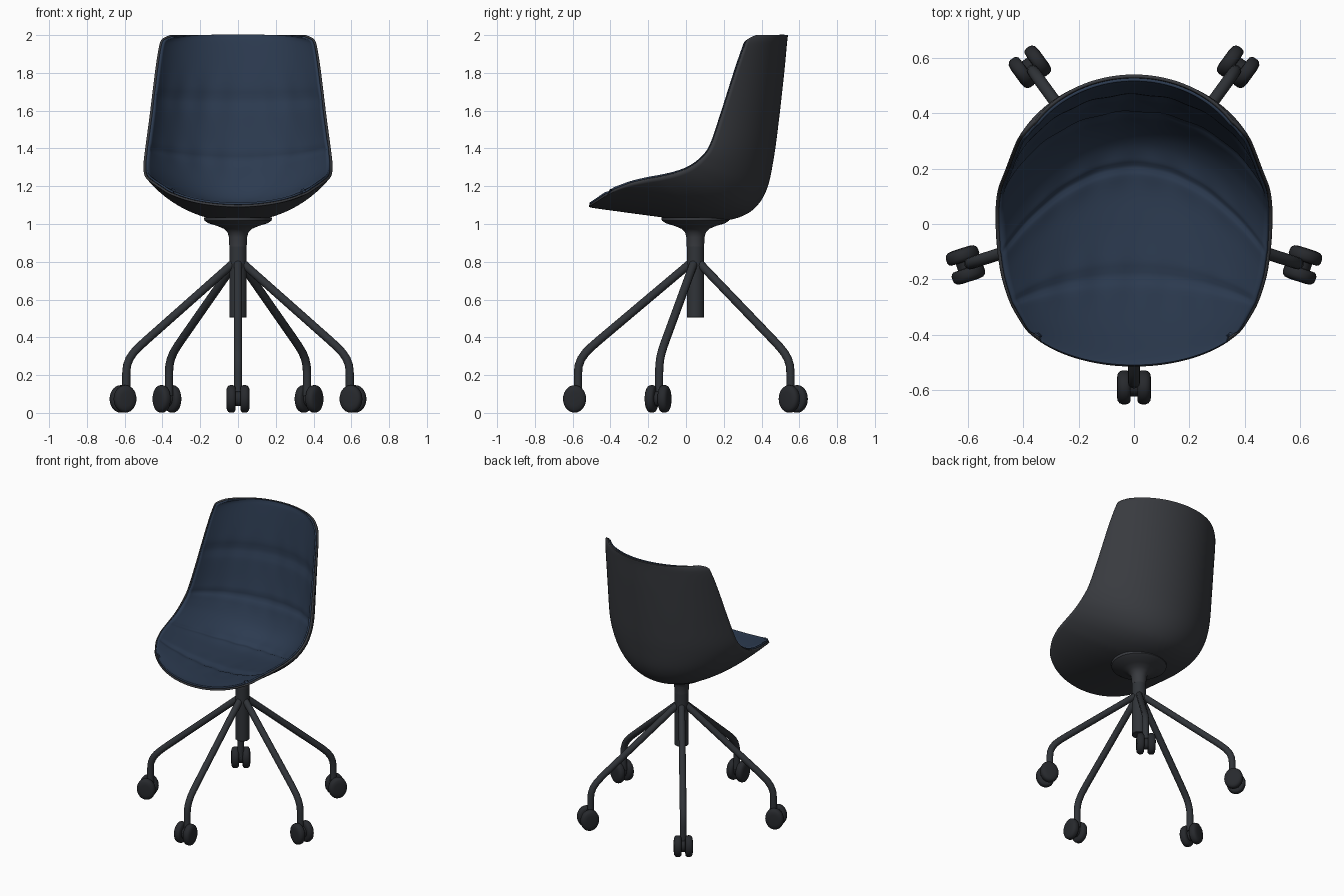
import bpy, bmesh, math
from mathutils import Vector, Matrix

if "Cube" in bpy.data.objects:
    bpy.data.objects.remove(bpy.data.objects["Cube"])

HUB_Y = 0.05


def material(name, rgb):
    m = bpy.data.materials.new(name)
    m.diffuse_color = (*rgb, 1)
    m.use_nodes = True
    m.node_tree.nodes["Principled BSDF"].inputs["Base Color"].default_value = m.diffuse_color
    return m


DARK = material("dark_plastic", (0.04, 0.043, 0.05))
METAL = material("dark_metal", (0.03, 0.034, 0.04))
RUBBER = material("caster_black", (0.02, 0.022, 0.026))
NAVY = material("navy_fabric", (0.025, 0.043, 0.08))


def make_object(name, bm, mat, angle=40):
    me = bpy.data.meshes.new(name)
    bm.to_mesh(me)
    bm.free()
    ob = bpy.data.objects.new(name, me)
    bpy.context.collection.objects.link(ob)
    me.materials.append(mat)
    bpy.ops.object.select_all(action='DESELECT')
    ob.select_set(True)
    bpy.context.view_layer.objects.active = ob
    bpy.ops.object.shade_smooth_by_angle(angle=math.radians(angle))
    return ob


def lathe(bm, profile, matrix, seg=32):
    """Spin (radius, height) points around local z; ends are capped."""
    rings = []
    for r, h in profile:
        rings.append([bm.verts.new(matrix @ Vector((r * math.cos(k * math.tau / seg),
                      r * math.sin(k * math.tau / seg), h))) for k in range(seg)])
    for a, b in zip(rings, rings[1:]):
        for k in range(seg):
            n = (k + 1) % seg
            bm.faces.new((a[k], a[n], b[n], b[k]))
    bm.faces.new(rings[0][::-1])
    bm.faces.new(rings[-1])


# Shell stations, top of back to front lip:
# centre y, z | rim x, y, z | arc half-angle | cushion thickness at centre
STATIONS = [
    (.540, 2.00, .360, .370, 2.000, 60, .024),
    (.538, 1.985, .403, .328, 1.978, 62, .026),
    (.534, 1.95, .420, .308, 1.930, 63, .03),
    (.520, 1.80, .440, .262, 1.800, 66, .04),
    (.492, 1.55, .467, .190, 1.580, 70, .05),
    (.465, 1.35, .490, .130, 1.410, 70, .065),
    (.430, 1.19, .499, .070, 1.335, 66, .085),
    (.370, 1.09, .500, .010, 1.293, 60, .09),
    (.280, 1.035, .497, -.06, 1.265, 55, .085),
    (.150, 1.012, .488, -.14, 1.245, 50, .075),
    (.000, 1.02, .475, -.205, 1.232, 50, .065),
    (-.20, 1.045, .448, -.285, 1.212, 50, .05),
    (-.37, 1.068, .415, -.345, 1.190, 50, .038),
    (-.48, 1.083, .383, -.39, 1.168, 50, .027),
    (-.515, 1.09, .340, -.425, 1.148, 50, .024),
]
CREASES = (3.6, 5.1, 8.5, 10.95)
STEPS, COLS = 9, 56


def station(t):
    i = min(int(t), len(STATIONS) - 2)
    f = t - i
    last = len(STATIONS) - 1
    p = [STATIONS[max(0, min(last, i + k))] for k in (-1, 0, 1, 2)]
    return [0.5 * (2 * b + (c - a) * f + (2 * a - 5 * b + 4 * c - d) * f ** 2
                   + (3 * b - a - 3 * c + d) * f ** 3) for a, b, c, d in zip(*p)]


def shell_grid():
    bm = bmesh.new()
    rows, info = [], []
    for i in range((len(STATIONS) - 1) * STEPS + 1):
        t = i / STEPS
        cy, cz, rx, ry, rz, ang, thick = station(t)
        A = math.radians(ang)
        row = []
        for j in range(COLS + 1):
            u = 2 * j / COLS - 1
            k = (1 - math.cos(u * A)) / (1 - math.cos(A))
            row.append(bm.verts.new((rx * math.sin(u * A) / math.sin(A),
                                     cy + (ry - cy) * k, cz + (rz - cz) * k)))
            info.append((t, u, thick))
        rows.append(row)
    for a, b in zip(rows, rows[1:]):
        for j in range(COLS):
            bm.faces.new((a[j], a[j + 1], b[j + 1], b[j]))
    bm.normal_update()
    return bm, info


# Seat shell
bm, _ = shell_grid()
shell = make_object("seat_shell", bm, DARK)
sol = shell.modifiers.new("thickness", 'SOLIDIFY')
sol.thickness, sol.offset = 0.012, -1

# Upholstery: shell offset inward, with stitched creases and soft puckers
bm, info = shell_grid()
moved = []
for v, (t, u, thick) in zip(bm.verts, info):
    edge = 1 - u * u
    h = 0.024 + (thick - 0.024) * edge
    for c in CREASES:
        d = t - c
        h -= 0.011 * edge ** 0.3 * math.exp(-(d / 0.13) ** 2)
        h += 0.003 * edge * math.sin(23 * u + 5 * c) * math.exp(-(d / 0.5) ** 2)
    moved.append(v.co - v.normal * h)
for v, co in zip(bm.verts, moved):
    v.co = co
cushion = make_object("seat_upholstery", bm, NAVY)
sol = cushion.modifiers.new("thickness", 'SOLIDIFY')
sol.thickness, sol.offset = 0.011, 1

# Flared mount under the shell and central column
hub = Matrix.Translation((0, HUB_Y, 0))
bm = bmesh.new()
lathe(bm, [(.046, .88), (.048, .93), (.055, .955), (.075, .975), (.11, .99),
           (.155, 1.003), (.178, 1.018), (.18, 1.035)], hub, 48)
make_object("seat_mount", bm, DARK)
bm = bmesh.new()
lathe(bm, [(.043, .505), (.046, .508), (.046, .885)], hub)
make_object("column", bm, METAL)

# Five legs with twin-wheel casters
LEG = [(.02, .798), (.51, .385), (.55, .35), (.582, .318), (.605, .285),
       (.618, .25), (.622, .21), (.622, .09)]
WHEEL = [(.035, .012), (.056, .013), (.064, .018), (.068, .027), (.068, .042),
         (.064, .052), (.054, .059), (.035, .062)]
for n in range(5):
    turn = hub @ Matrix.Rotation(math.radians(-90 + 72 * n), 4, 'Z')

    cu = bpy.data.curves.new(f"leg_{n + 1}", 'CURVE')
    cu.dimensions = '3D'
    cu.bevel_depth, cu.bevel_resolution, cu.use_fill_caps = 0.022, 4, True
    sp = cu.splines.new('POLY')
    sp.points.add(len(LEG) - 1)
    for p, (r, z) in zip(sp.points, LEG):
        p.co = (*(turn @ Vector((r, 0, z))), 1)
    sp.use_smooth = True
    cu.materials.append(METAL)
    bpy.context.collection.objects.link(bpy.data.objects.new(f"leg_{n + 1}", cu))

    bm = bmesh.new()
    axle = turn @ Matrix.Translation((.64, 0, .074)) @ Matrix.Diagonal((.9, 1, 1.07, 1))
    for side in (90, -90):
        lathe(bm, WHEEL, axle @ Matrix.Rotation(math.radians(side), 4, 'X'), 28)
    lathe(bm, [(.036, -.02), (.036, .02)], axle @ Matrix.Rotation(math.pi / 2, 4, 'X'), 24)
    make_object(f"caster_{n + 1}", bm, RUBBER)
